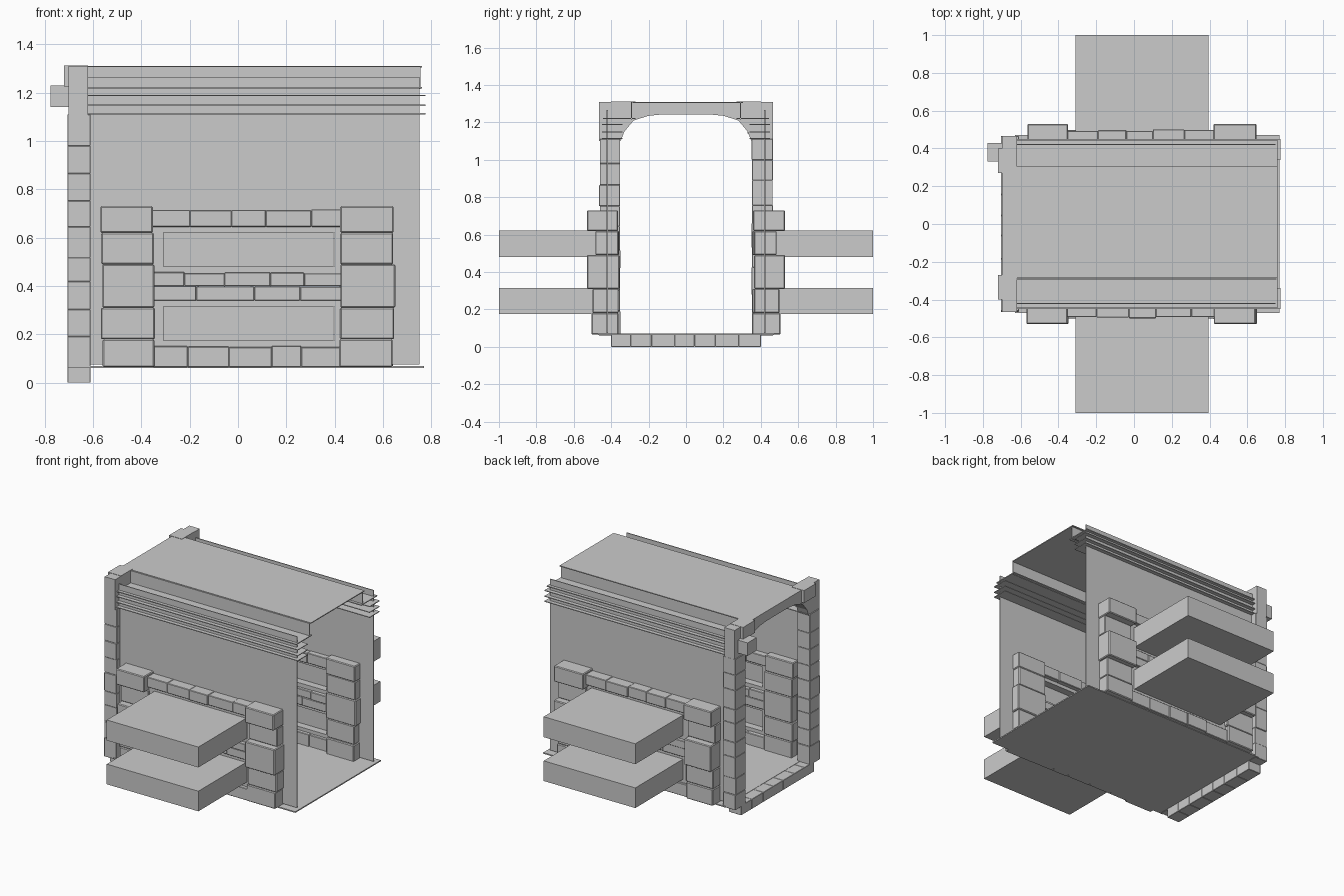
import bpy, bmesh, random
from mathutils import Matrix, Vector

random.seed(4)
cube = bpy.data.objects.get("Cube")
if cube:
    bpy.data.objects.remove(cube, do_unlink=True)

STONE = (0.6, 0.6, 0.6, 1)
stone = bpy.data.materials.new("pale_grey_stone")
stone.use_nodes = True
stone.diffuse_color = STONE
stone.node_tree.nodes["Principled BSDF"].inputs["Base Color"].default_value = STONE


def finish(name, bm):
    bmesh.ops.recalc_face_normals(bm, faces=bm.faces)
    mesh = bpy.data.meshes.new(name)
    bm.to_mesh(mesh)
    bm.free()
    mesh.materials.append(stone)
    obj = bpy.data.objects.new(name, mesh)
    bpy.context.collection.objects.link(obj)
    return obj


def blocks(name, bounds, side=1, bevel=0):
    """Boxes given as (x0, x1, y0, y1, z0, z1); side -1 mirrors them in y."""
    bm = bmesh.new()
    for x0, x1, y0, y1, z0, z1 in bounds:
        centre = Vector(((x0 + x1) / 2, side * (y0 + y1) / 2, (z0 + z1) / 2))
        size = Matrix.Diagonal((x1 - x0, y1 - y0, z1 - z0, 1))
        bmesh.ops.create_cube(bm, size=1, matrix=Matrix.Translation(centre) @ size)
    obj = finish(name, bm)
    if bevel:
        mod = obj.modifiers.new("worn_edges", "BEVEL")
        mod.width = bevel
        mod.segments = 1
    return obj


def jitter(amount=0.006):
    return random.uniform(-amount, amount)


def cuts(start, end, count):
    """Uneven joints between start and end."""
    step = (end - start) / count
    inner = [start + step * i + jitter(step * 0.15) for i in range(1, count)]
    points = [start] + inner + [end]
    return list(zip(points, points[1:]))


# floor, its brick threshold, and the roof sheet
blocks("floor", [(-0.63, 0.77, -0.47, 0.47, 0.062, 0.07)])
blocks("threshold_bricks",
       [(-0.705, -0.61, a, b, 0, 0.068) for a, b in cuts(-0.4, 0.4, 7)], bevel=0.002)
blocks("roof", [(-0.62, 0.76, -0.285, 0.305, 1.304, 1.31)])

# end arch with softened upper corners
inner = [(0.35, 1.1), (0.33, 1.15), (0.28, 1.21), (0.2, 1.235), (0.12, 1.243)]
outline = [(0.465, 1.1)] + inner
outline += [(-y, z) for y, z in reversed(outline)] + [(-0.465, 1.31), (0.465, 1.31)]
bm = bmesh.new()
face = bm.faces.new([bm.verts.new((-0.7, y, z)) for y, z in outline])
ext = bmesh.ops.extrude_face_region(bm, geom=[face])
moved = [v for v in ext["geom"] if isinstance(v, bmesh.types.BMVert)]
bmesh.ops.translate(bm, verts=moved, vec=(0.08, 0, 0))
finish("end_arch", bm)

for side, label in ((-1, "front"), (1, "back")):
    # stacked stones of the arch column
    blocks(label + "_arch_column",
           [(-0.705, -0.61, 0.352 + jitter(0.002), 0.463 + jitter(0.003), a, b)
            for a, b in cuts(0.06, 1.11, 9)], side, 0.002)
    blocks(label + "_arch_corner", [(-0.72, -0.62, 0.27, 0.4, 1.225, 1.312)], side)

    # wall sheet around the niche opening
    blocks(label + "_wall",
           [(-0.68, -0.47, 0.418, 0.424, 0.075, 1.265),
            (0.54, 0.75, 0.418, 0.424, 0.075, 1.265),
            (-0.47, 0.54, 0.418, 0.424, 0.67, 1.265)], side)

    # cornice: upright under the roof edge, shelf, and thin ledges through the wall
    blocks(label + "_cornice",
           [(-0.7, 0.755, 0.288, 0.294, 1.215, 1.308),
            (-0.7, 0.76, 0.27, 0.445, 1.217, 1.223)], side)
    blocks(label + "_ledges",
           [(-0.7, 0.775, 0.34, 0.45, z, z + 0.005) for z in (1.185, 1.145, 1.11)], side)

    # rough jambs either side of the niches
    heights = (0.065, 0.18, 0.31, 0.49, 0.62, 0.73)
    depths = (0.505, 0.5, 0.53, 0.485, 0.53)
    for x0, x1, end in ((-0.565, -0.35, "right"), (0.425, 0.645, "left")):
        blocks(label + "_" + end + "_jamb",
               [(x0 + jitter(), x1 + jitter(), 0.36 + jitter(), d, a, b)
                for d, a, b in zip(depths, heights, heights[1:])], side, 0.005)

    # lintel, middle and bottom courses
    courses = []
    for z0, z1, count in ((0.065, 0.15, 5), (0.34, 0.4, 4), (0.4, 0.455, 5), (0.645, 0.715, 5)):
        courses += [(a, b, 0.375 + jitter(), 0.495 + jitter(), z0, z1 + jitter(0.003))
                    for a, b in cuts(-0.36, 0.44, count)]
    blocks(label + "_niche_courses", courses, side, 0.003)

    # shallow niche frames and the long boxes standing out of them
    for z0, z1, level in ((0.175, 0.315, "lower"), (0.48, 0.622, "upper")):
        blocks(label + "_" + level + "_niche_frame",
               [(-0.36, -0.31, 0.4, 0.475, z0 - 0.03, z1 + 0.03),
                (0.4, 0.45, 0.4, 0.475, z0 - 0.03, z1 + 0.03),
                (-0.31, 0.4, 0.4, 0.475, z0 - 0.03, z0),
                (-0.31, 0.4, 0.4, 0.475, z1, z1 + 0.03)], side)
        blocks(label + "_" + level + "_box", [(-0.31, 0.395, 0.45, 1, z0, z1)], side)

# stub of the cornice standing out past the arch
blocks("cornice_stub", [(-0.775, -0.69, 0.33, 0.43, 1.14, 1.23)])
